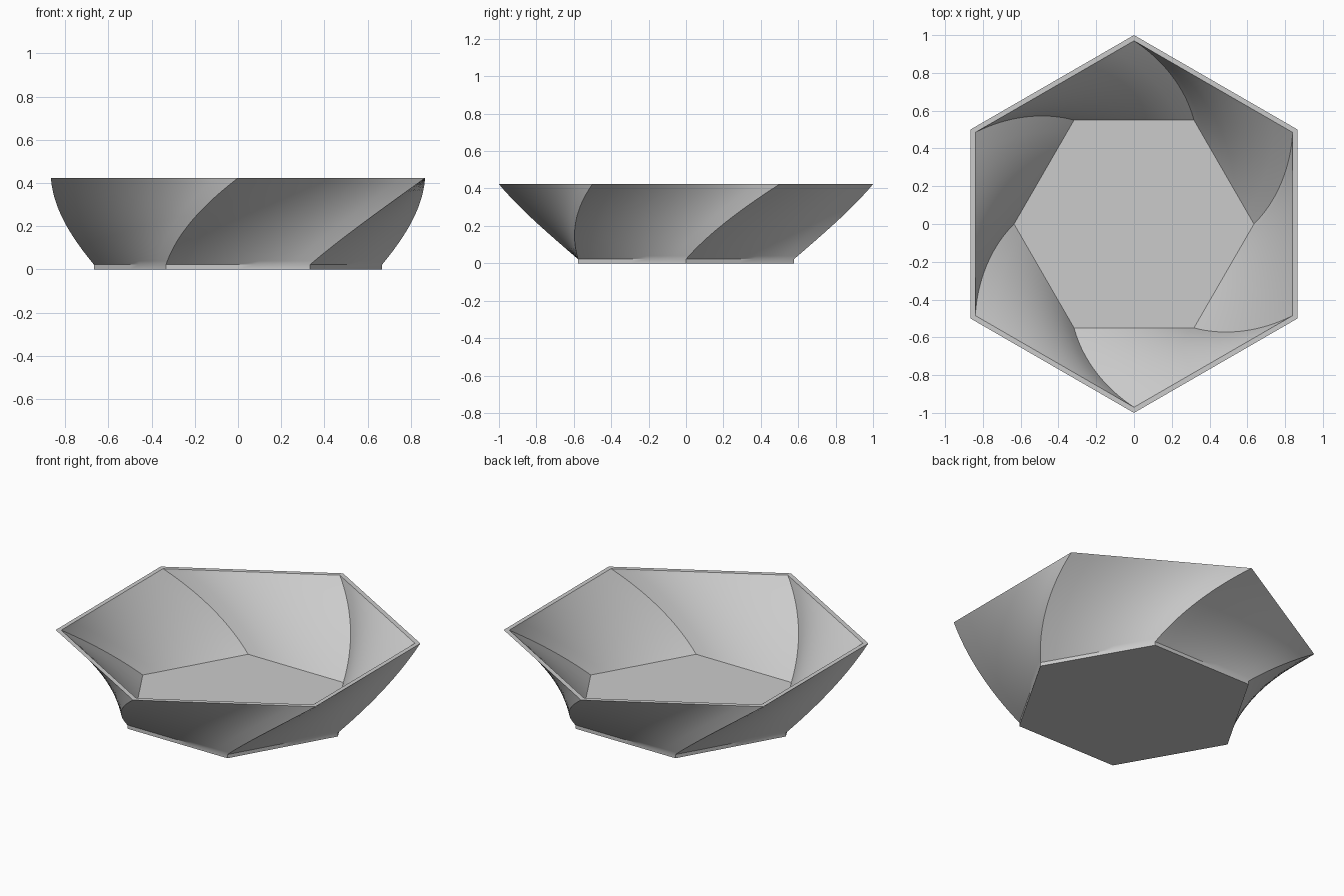
import bpy, bmesh, math
from mathutils import Vector

if "Cube" in bpy.data.objects:
    bpy.data.objects.remove(bpy.data.objects["Cube"])

SIDES, SEGS, STEPS = 6, 8, 24
FLOOR_Z, RIM_Z = 0.022, 0.423
TWIST = math.radians(30)


def hexagon(bm, radius, angle, z):
    """Ring of vertices along a hexagon, each side cut into SEGS pieces."""
    corners = [Vector((radius * math.cos(angle + k * math.tau / SIDES),
                       radius * math.sin(angle + k * math.tau / SIDES), z))
               for k in range(SIDES)]
    return [bm.verts.new(corners[k].lerp(corners[(k + 1) % SIDES], s / SEGS))
            for k in range(SIDES) for s in range(SEGS)]


def twisted(bm, r_low, r_high, t):
    return hexagon(bm, r_low + (r_high - r_low) * t, TWIST * t,
                   FLOOR_Z + (RIM_Z - FLOOR_Z) * t)


bm = bmesh.new()
levels = [i / STEPS for i in range(STEPS + 1)]
# Straight base, outer wall going up, rim, inner wall going down to the floor
rings = [hexagon(bm, 0.667, 0, 0)]
rings += [twisted(bm, 0.667, 1.0, t) for t in levels]
rings += [twisted(bm, 0.635, 0.97, t) for t in reversed(levels)]
for low, high in zip(rings, rings[1:]):
    n = len(low)
    for i in range(n):
        j = (i + 1) % n
        bm.faces.new((low[i], low[j], high[j], high[i]))
# Underside and floor
bm.faces.new(list(reversed(rings[0])))
bm.faces.new(rings[-1])

mesh = bpy.data.meshes.new("twisted_bowl")
bm.to_mesh(mesh)
bm.free()
bowl = bpy.data.objects.new("twisted_bowl", mesh)
bpy.context.collection.objects.link(bowl)

grey = bpy.data.materials.new("light_grey")
grey.diffuse_color = (0.6, 0.6, 0.6, 1)
grey.use_nodes = True
grey.node_tree.nodes["Principled BSDF"].inputs["Base Color"].default_value = grey.diffuse_color
mesh.materials.append(grey)

bpy.context.view_layer.objects.active = bowl
bowl.select_set(True)
bpy.ops.object.shade_smooth_by_angle(angle=math.radians(30))
